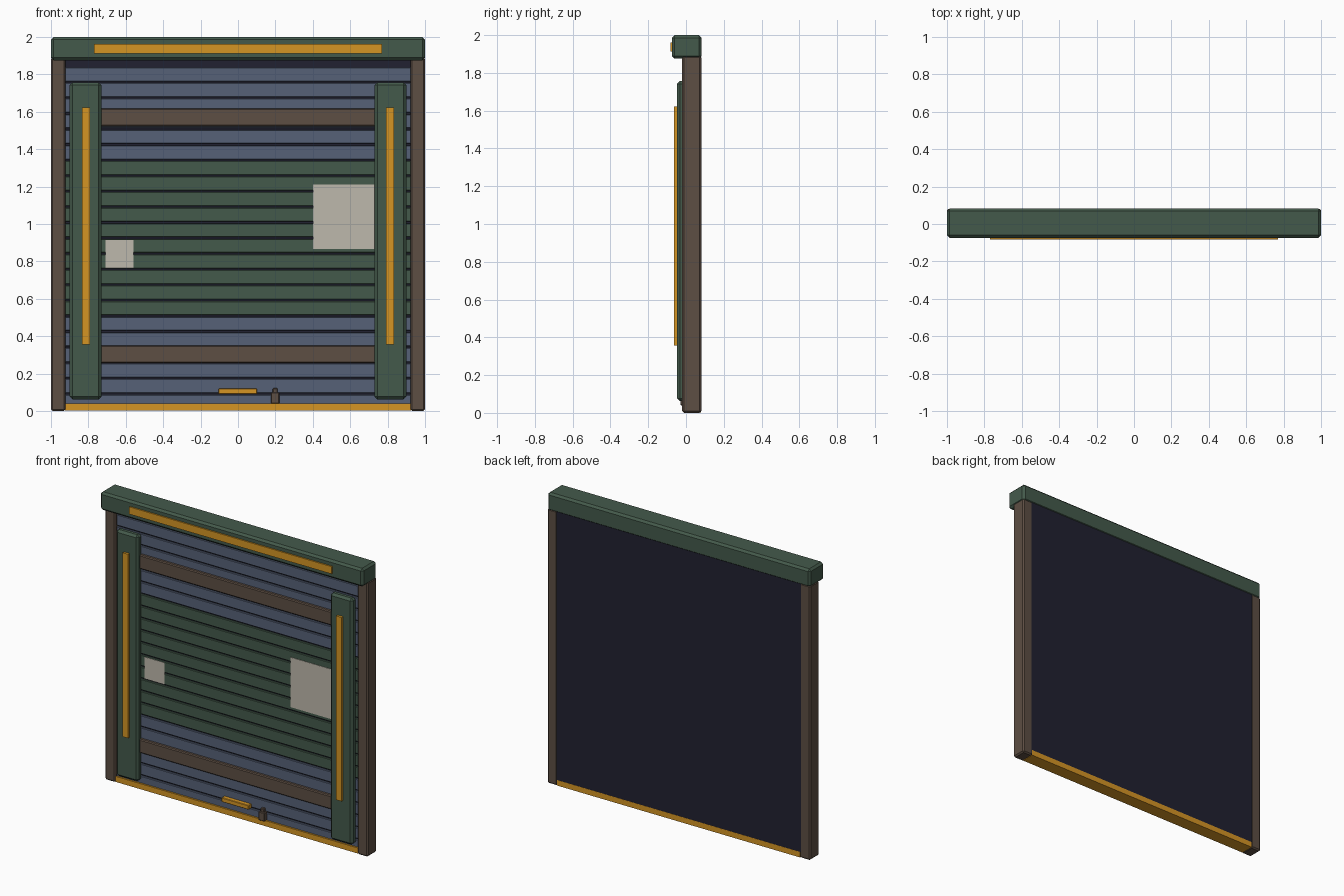
import bpy
import bmesh

cube = bpy.data.objects.get("Cube")
if cube:
    bpy.data.objects.remove(cube, do_unlink=True)


def material(name, rgb):
    """Flat material from 0-255 display values, converted to linear."""
    linear = []
    for v in rgb:
        v /= 255
        linear.append(v / 12.92 if v < 0.04 else ((v + 0.055) / 1.055) ** 2.4)
    mat = bpy.data.materials.new(name)
    mat.use_nodes = True
    mat.diffuse_color = (*linear, 1)
    mat.node_tree.nodes["Principled BSDF"].inputs["Base Color"].default_value = (*linear, 1)
    return mat


GREEN = material("dark green", (68, 90, 75))
BLUE = material("slate blue", (86, 97, 119))
BROWN = material("brown metal", (93, 78, 67))
ORANGE = material("orange", (213, 149, 36))
CREAM = material("cream", (190, 184, 172))
NAVY = material("dark navy", (33, 33, 49))


def box(name, mat, x, y, z, bevel=0.0):
    """Box spanning the given (min, max) ranges, with optional chamfered edges."""
    bm = bmesh.new()
    bmesh.ops.create_cube(bm, size=1)
    for v in bm.verts:
        for axis, (low, high) in enumerate((x, y, z)):
            v.co[axis] = high if v.co[axis] > 0 else low
    if bevel:
        bmesh.ops.bevel(bm, geom=bm.edges[:], offset=bevel, segments=1,
                        profile=0.5, affect='EDGES')
    mesh = bpy.data.meshes.new(name)
    bm.to_mesh(mesh)
    bm.free()
    mesh.materials.append(mat)
    obj = bpy.data.objects.new(name, mesh)
    bpy.context.collection.objects.link(obj)
    return obj


# Header housing with its light strip
box("header", GREEN, (-1, 1), (-0.074, 0.083), (1.875, 2), 0.014)
box("header_strip", ORANGE, (-0.77, 0.77), (-0.083, -0.07), (1.912, 1.962))

# Backing panel and threshold
box("backing_panel", NAVY, (-0.93, 0.93), (0.012, 0.079), (0.006, 1.885))
box("threshold", ORANGE, (-0.925, 0.925), (-0.012, 0.08), (0.002, 0.04))

# Horizontal slats, with a green band across the middle
PITCH = 0.0833
for i in range(22):
    base = 0.013 + i * PITCH
    mat = GREEN if 6 <= i < 16 else BLUE
    box(f"slat_{i + 1}", mat, (-0.925, 0.925), (0, 0.02),
        (base, base + PITCH - 0.009), 0.003)

# Mirrored frame posts, guard columns and their strips
for side, s in (("left", 1), ("right", -1)):
    def span(a, b):
        return tuple(sorted((s * a, s * b)))
    box(f"{side}_post", BROWN, span(0.922, 1), (-0.02, 0.081), (0, 1.89), 0.009)
    box(f"{side}_column", GREEN, span(0.73, 0.9), (-0.047, 0.005), (0.062, 1.757), 0.015)
    box(f"{side}_column_strip", ORANGE, span(0.792, 0.833), (-0.064, -0.04), (0.357, 1.622))

# Cross rails
for name, z in (("lower_rail", (0.256, 0.35)), ("upper_rail", (1.522, 1.618))):
    box(name, BROWN, (-0.745, 0.745), (-0.023, 0.005), z, 0.006)

# Blank painted panels
box("large_patch", CREAM, (0.4, 0.735), (-0.003, 0.002), (0.867, 1.21))
box("small_patch", CREAM, (-0.708, -0.558), (-0.003, 0.002), (0.765, 0.915))

# Pull handle and padlock
box("pull_handle", ORANGE, (-0.105, 0.102), (-0.03, 0.005), (0.09, 0.12), 0.003)
box("lock_body", BROWN, (0.176, 0.221), (-0.03, 0.005), (0.04, 0.1), 0.004)
box("lock_shackle", BROWN, (0.185, 0.212), (-0.022, 0.002), (0.095, 0.122), 0.004)
